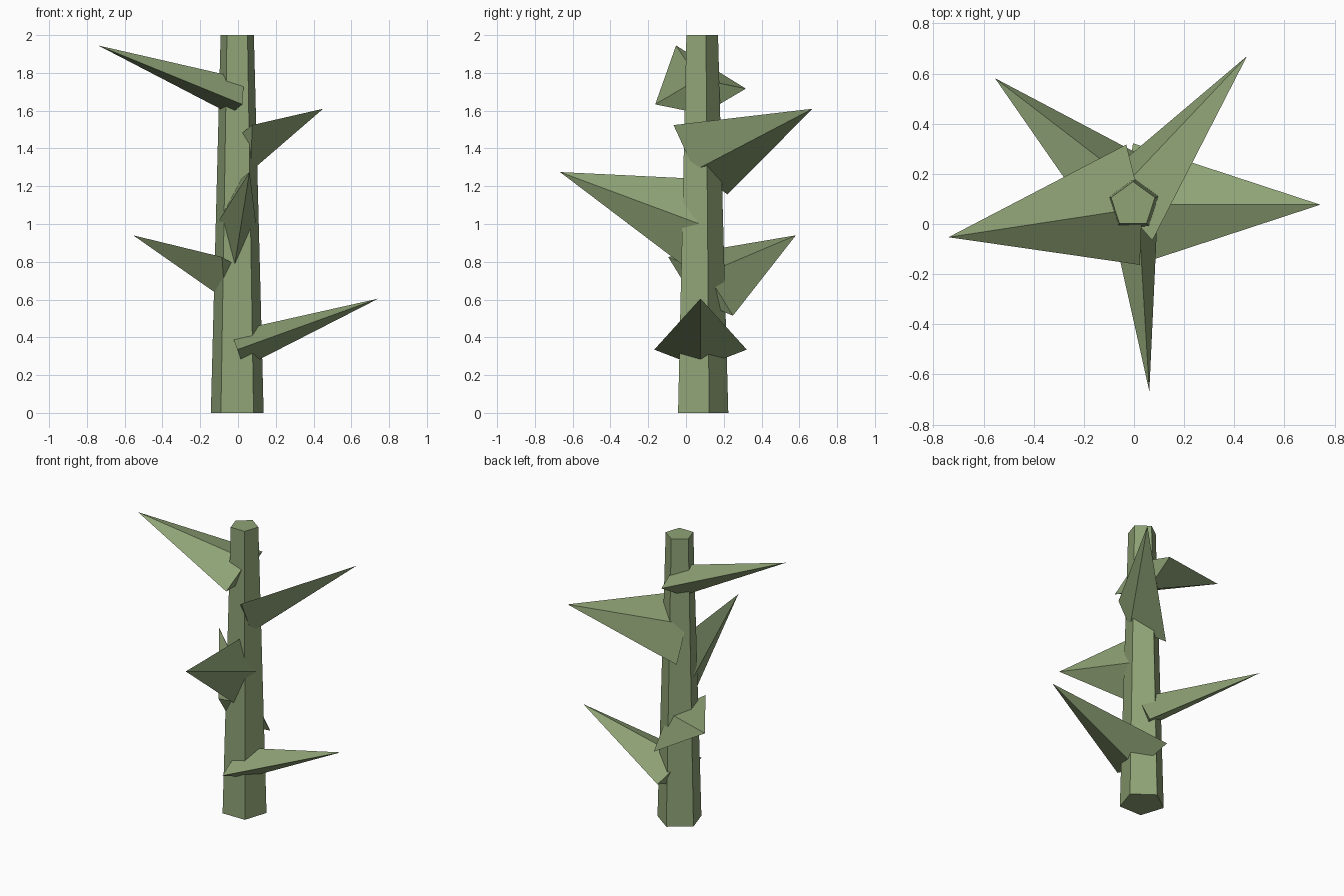
import bpy, math
from mathutils import Vector, Matrix

if "Cube" in bpy.data.objects:
    bpy.data.objects.remove(bpy.data.objects["Cube"])

green = bpy.data.materials.new("sage green")
green.diffuse_color = (0.275, 0.366, 0.181, 1)
green.use_nodes = True
green.node_tree.nodes["Principled BSDF"].inputs["Base Color"].default_value = green.diffuse_color

CX, CY = -0.004, 0.077


def cone(name, sides, r1, r2, depth):
    bpy.ops.mesh.primitive_cone_add(vertices=sides, radius1=r1, radius2=r2, depth=depth)
    ob = bpy.context.object
    ob.name = name
    ob.data.materials.append(green)
    ob.data.transform(Matrix.Translation((0, 0, depth / 2)))  # base at the origin
    return ob


# Tapered five-sided stem, one corner pointing to the back
stem = cone("stem", 5, 0.147, 0.0925, 2.0)
corner = max(stem.data.vertices, key=lambda v: v.co.y).co
stem.data.transform(Matrix.Rotation(math.pi / 2 - math.atan2(corner.y, corner.x), 4, 'Z'))
stem.location = (CX, CY, 0)

# Flattened four-sided thorns spiralling up by the golden angle, each rolled further
RUN, RISE = 0.747, 0.27
for k in range(5):
    az = math.radians(137.5 * k)
    roll = math.radians(42.4 * k)
    thorn = cone(f"thorn_{k + 1}", 4, 0.245, 0, math.hypot(RUN, RISE))
    thorn.data.transform(Matrix.Diagonal((1, 0.41, 1, 1)))
    d = Vector((RUN * math.cos(az), RUN * math.sin(az), RISE)).normalized()
    t = Vector((-math.sin(az), math.cos(az), 0))
    u = d.cross(t)
    wide = t * math.cos(roll) + u * math.sin(roll)
    narrow = d.cross(wide)
    thorn.data.transform(Matrix((wide, narrow, d)).transposed().to_4x4())
    thorn.location = (CX, CY, 0.335 * (k + 1))
